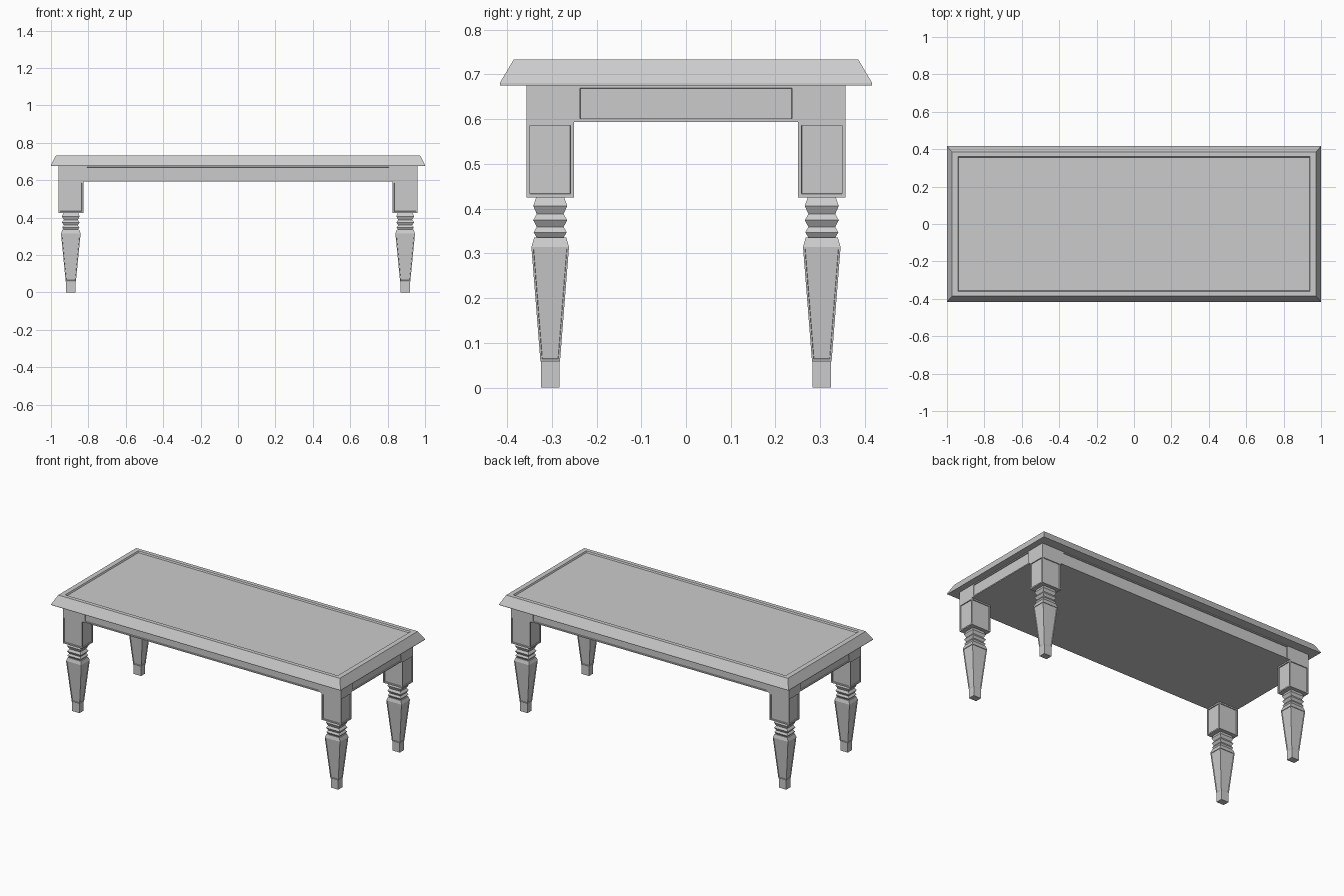
import bpy, bmesh

if "Cube" in bpy.data.objects:
    bpy.data.objects.remove(bpy.data.objects["Cube"])

LEG_X, LEG_Y = 0.894, 0.3035     # leg centre
SX = 1.25                        # legs are wider along x than along y


def finish(bm, name):
    bmesh.ops.recalc_face_normals(bm, faces=bm.faces)
    me = bpy.data.meshes.new(name)
    bm.to_mesh(me)
    bm.free()
    ob = bpy.data.objects.new(name, me)
    bpy.context.collection.objects.link(ob)
    return ob


def loft(bm, profile, cx=0, cy=0):
    """Rectangular sections (half_x, half_y, z) joined from bottom to top.
    Returns the side faces of each segment and the top cap."""
    rings = [[bm.verts.new((cx + sx * hx, cy + sy * hy, z))
              for sx, sy in ((-1, -1), (1, -1), (1, 1), (-1, 1))]
             for hx, hy, z in profile]
    bm.faces.new(rings[0][::-1])
    sides = [[bm.faces.new((a[i], a[(i + 1) % 4], b[(i + 1) % 4], b[i])) for i in range(4)]
             for a, b in zip(rings, rings[1:])]
    cap = bm.faces.new(rings[-1])
    bm.normal_update()
    return sides, cap


def sink(bm, faces, border, depth):
    """Sunken panel in every given face."""
    bmesh.ops.inset_individual(bm, faces=faces, thickness=border, depth=0, use_even_offset=True)
    bmesh.ops.inset_individual(bm, faces=faces, thickness=0.0008, depth=-depth,
                               use_even_offset=True)


# Table top with bevelled edge and sunken field
bm = bmesh.new()
loft(bm, [(1.0, 0.416, 0.675), (1.0, 0.416, 0.681), (0.973, 0.385, 0.733),
          (0.942, 0.36, 0.733), (0.938, 0.356, 0.724)])
finish(bm, "table_top")

# Apron: long front/back panels and short end panels, solid underneath
bm = bmesh.new()
sides, _ = loft(bm, [(0.815, 0.357, 0.594), (0.815, 0.357, 0.676)])
sink(bm, [sides[0][0], sides[0][2]], 0.007, 0.005)
finish(bm, "long_apron")
bm = bmesh.new()
sides, _ = loft(bm, [(0.961, 0.244, 0.594), (0.961, 0.244, 0.676)])
sink(bm, [sides[0][1], sides[0][3]], 0.007, 0.005)
finish(bm, "end_apron")

# Legs: half-widths along y, with heights
TURNED = [(0.0205, 0.0), (0.0205, 0.057), (0.022, 0.06), (0.042, 0.314), (0.036, 0.335),
          (0.030, 0.335), (0.037, 0.347), (0.030, 0.359), (0.038, 0.374), (0.030, 0.388),
          (0.038, 0.406), (0.031, 0.426)]
for sx, side in ((-1, "left"), (1, "right")):
    for sy, end in ((-1, "front"), (1, "back")):
        cx, cy = sx * LEG_X, sy * LEG_Y
        bm = bmesh.new()
        # turned lower part with panelled taper
        sides, _ = loft(bm, [(h * SX, h, z) for h, z in TURNED], cx, cy)
        sink(bm, sides[2], 0.004, 0.003)
        # panelled square block
        sides, _ = loft(bm, [(0.067, 0.0535, 0.425), (0.067, 0.0535, 0.594)], cx, cy)
        sink(bm, sides[0], 0.008, 0.005)
        # plain corner post between the apron panels
        x0, y0 = 0.815, 0.244
        loft(bm, [((0.961 - x0) / 2, (0.357 - y0) / 2, z) for z in (0.594, 0.676)],
             sx * (0.961 + x0) / 2, sy * (0.357 + y0) / 2)
        finish(bm, f"{end}_{side}_leg")
